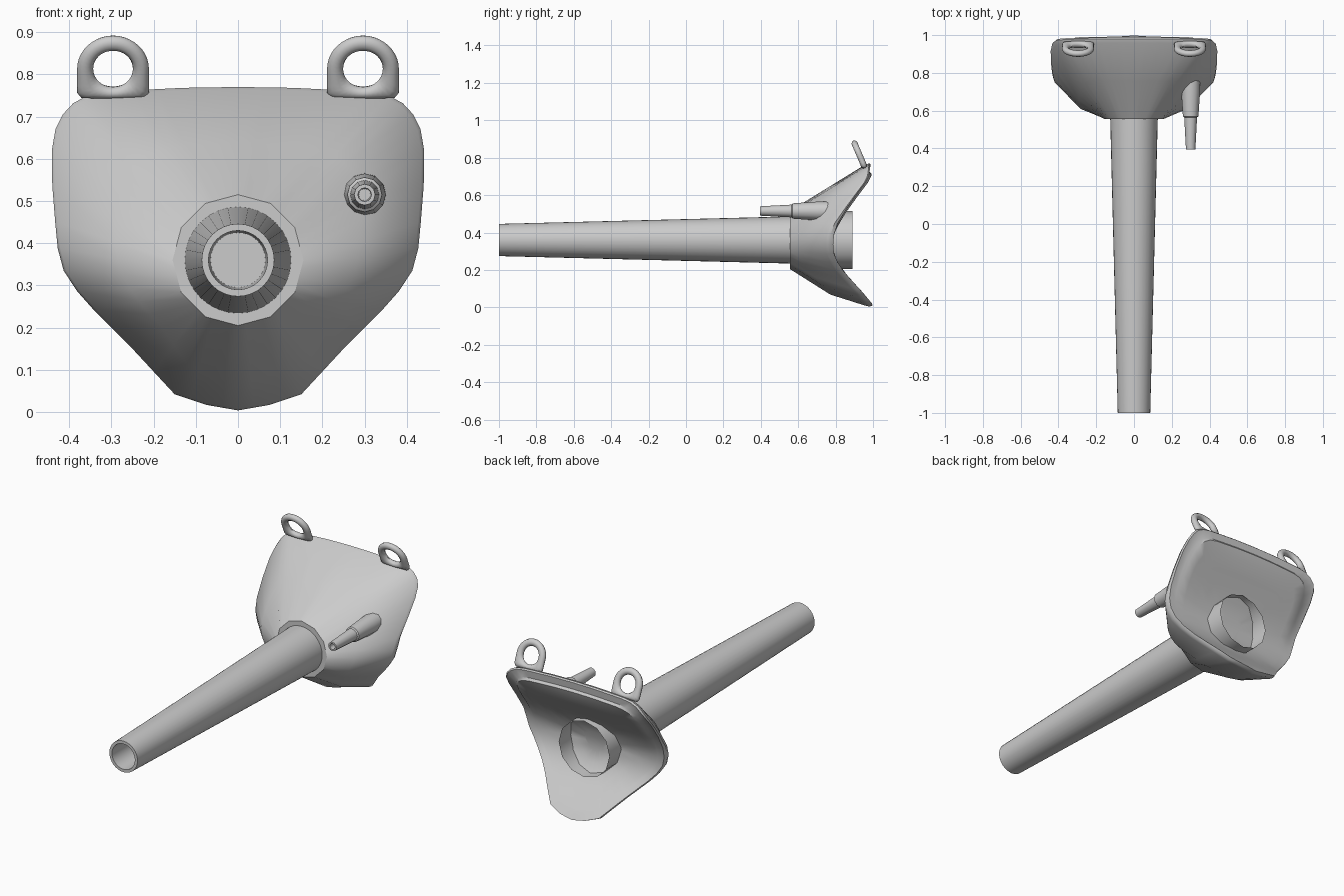
import bpy, bmesh, math
from mathutils import Vector

if "Cube" in bpy.data.objects:
    bpy.data.objects.remove(bpy.data.objects["Cube"])

grey = bpy.data.materials.new("light_grey")
grey.diffuse_color = (0.6, 0.6, 0.6, 1)
grey.use_nodes = True
grey.node_tree.nodes["Principled BSDF"].inputs["Base Color"].default_value = grey.diffuse_color
CZ = 0.36  # height of the main tube axis


def finish(bm, name, angle=35):
    bmesh.ops.recalc_face_normals(bm, faces=bm.faces)
    me = bpy.data.meshes.new(name)
    bm.to_mesh(me)
    bm.free()
    ob = bpy.data.objects.new(name, me)
    bpy.context.collection.objects.link(ob)
    me.materials.append(grey)
    bpy.ops.object.select_all(action='DESELECT')
    ob.select_set(True)
    bpy.context.view_layer.objects.active = ob
    bpy.ops.object.shade_smooth_by_angle(angle=math.radians(angle), keep_sharp_edges=True)
    return ob


def loft(bm, loops, cap_start=False, cap_end=False, closed=False):
    rows = [[bm.verts.new(p) for p in loop] for loop in loops]
    n = len(rows[0])
    pairs = list(zip(rows, rows[1:])) + ([(rows[-1], rows[0])] if closed else [])
    for a, b in pairs:
        for i in range(n):
            j = (i + 1) % n
            bm.faces.new((a[i], a[j], b[j], b[i]))
    if cap_start:
        face = bm.faces.new(rows[0])
        for e in face.edges:
            e.smooth = False
    if cap_end:
        bm.faces.new(rows[-1])


def circle(x, y, z, r, n):
    return [(x + r * math.sin(2 * math.pi * i / n), y,
             z + r * math.cos(2 * math.pi * i / n)) for i in range(n)]


def lathe(name, x, z, profile, n, cap_start=False, cap_end=False):
    """Surface of revolution along y from (y, radius) pairs."""
    bm = bmesh.new()
    loft(bm, [circle(x, y, z, r, n) for y, r in profile], cap_start, cap_end)
    return finish(bm, name)


def interp(table, t):
    for (a, va), (b, vb) in zip(table, table[1:]):
        if t <= b:
            return va + (vb - va) * max(0, (t - a) / (b - a))
    return table[-1][1]


# Curved back of the shell: depth y as a function of height z
BACK = [(0, 1.0), (0.02, 0.995), (0.08, 0.945), (0.15, 0.88), (0.22, 0.82), (0.29, 0.79),
        (0.37, 0.785), (0.45, 0.815), (0.55, 0.885), (0.67, 0.975), (0.70, 0.99), (0.77, 1.0)]

# Outline of the shell, half of it, from top centre to bottom centre:
# x, z, forward bulge and position of the middle loop
half = [Vector(p) for p in (
    (0, .77, 0, .5), (.13, .768, 0, .5), (.25, .762, 0, .5), (.355, .75, 0, .5),
    (.415, .705, .02, .5), (.441, .62, .04, .5), (.433, .45, .04, .5), (.413, .335, .045, .5),
    (.34, .24, .05, .5), (.25, .15, .05, .53), (.15, .042, .055, .62), (.075, .017, .06, .68),
    (0, .004, .065, .7))]
fine = []
for i in range(12):
    a, b = half[i], half[i + 1]
    mid = (a + b) / 2
    if 2 <= i <= 7:  # round off the corners
        mid = (a + b) * 0.5625 - (half[i - 1] + half[i + 2]) * 0.0625
    fine += [a, mid]
fine.append(half[12])
rim = fine + [Vector((-p[0], p[1], p[2], p[3])) for p in fine[-2:0:-1]]


def scaled(s):
    return [(p[0] * s, CZ + (p[1] - CZ) * s) for p in rim]


# Twelve-sided boss, subdivided to match the outline
corners = [Vector(p) for p in circle(0, 0.555, CZ, 0.155, 12)]
boss = []
for i, c in enumerate(corners):
    boss += [c.lerp(corners[(i + 1) % 12], k / 4) for k in range(4)]

front_edge = [Vector((x, interp(BACK, z) - 0.04, z)) for x, z in scaled(0.985)]
middle = [a.lerp(b, p[3]) - Vector((0, p[2], 0)) for a, b, p in zip(boss, front_edge, rim)]
wall = [Vector((x, interp(BACK, z) - 0.02, z)) for x, z in scaled(1)]
loops = [boss, middle, front_edge, wall]
# Rear lip, then a slightly raised pad that fades out towards the bottom
for s, lift in [(0.985, 0), (0.89, 0), (0.86, 1), (0.75, 1), (0.6, 1), (0.45, 1), (0.3, 1), (0.15, 1)]:
    loops.append([(x, interp(BACK, z) - (1 - lift) * interp([(0.4, 0), (0.55, 0.012)], z), z)
                  for x, z in scaled(s)])
bm = bmesh.new()
loft(bm, loops, True, True)
finish(bm, "shell", 38)

# Open socket at the back
lathe("rear_socket", 0, CZ, [(0.70, 0.155), (0.89, 0.155)], 12)

# Long tapered tube with a bored end
lathe("main_tube", 0, CZ, [(0.56, 0.126), (-1.0, 0.086), (-1.0, 0.070), (-0.7, 0.065)], 32,
      True, True)

# Small stepped nozzle
lathe("side_nozzle", 0.3, 0.515,
      [(0.76, 0.051), (0.70, 0.050), (0.57, 0.041), (0.565, 0.034), (0.395, 0.025),
       (0.395, 0.016), (0.50, 0.014)], 12, True, True)


# Strap loops: round eye with a straight-sided foot, tilted forwards
def strap_loop(name, cx):
    tilt = math.radians(23)
    sections = []
    n = 40
    for i in range(n):
        a = 2 * math.pi * i / n
        s, c = math.sin(a), math.cos(a)
        inner = Vector((0.047 * s, 0.047 * c))
        if c >= 0:
            outer = Vector((0.085 * s, 0.085 * c))
        else:
            k = min(0.085 / max(abs(s), 1e-6), 0.075 / -c)
            outer = Vector((s, c)) * k
        mid, arm = (outer + inner) / 2, (outer - inner) / 2
        ring = []
        for j in range(10):
            b = 2 * math.pi * j / 10
            p = mid + arm * math.cos(b)
            d = 0.017 * math.sin(b)
            ring.append((cx + p.x,
                         0.928 - p.y * math.sin(tilt) + d * math.cos(tilt),
                         0.813 + p.y * math.cos(tilt) + d * math.sin(tilt)))
        sections.append(ring)
    bm = bmesh.new()
    loft(bm, sections, closed=True)
    finish(bm, name, 50)


for side, x in (("left", -0.296), ("right", 0.296)):
    strap_loop("strap_loop_" + side, x)
